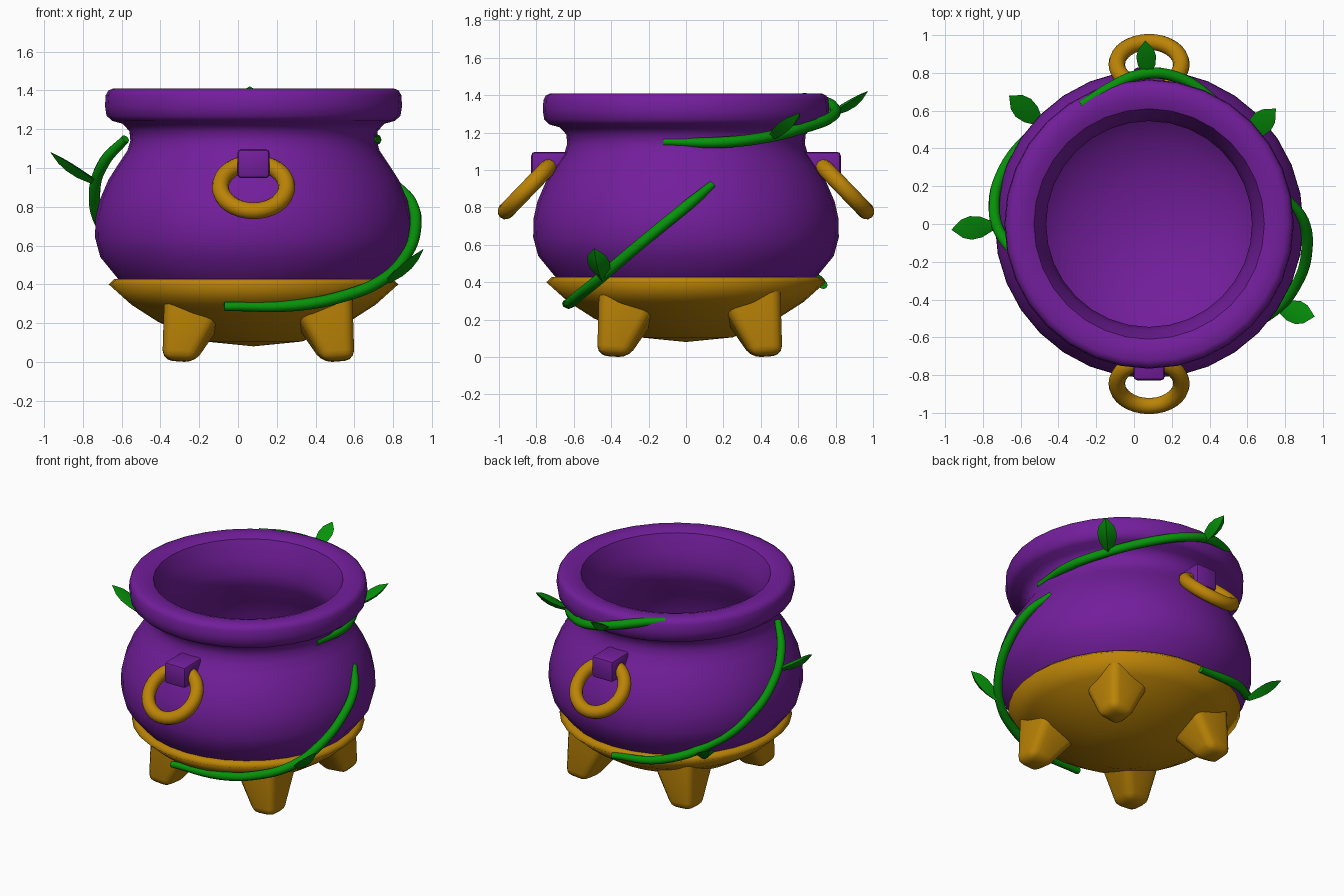
import bpy, bmesh, math
from mathutils import Vector, Matrix

if "Cube" in bpy.data.objects:
    bpy.data.objects.remove(bpy.data.objects["Cube"])

CX = 0.08  # the pot axis sits slightly right of centre


def material(name, rgb):
    m = bpy.data.materials.new(name)
    m.diffuse_color = (*rgb, 1)
    m.use_nodes = True
    m.node_tree.nodes["Principled BSDF"].inputs["Base Color"].default_value = m.diffuse_color
    return m


purple = material("purple", (0.170, 0.013, 0.33))
gold = material("gold", (0.50, 0.23, 0.002))
green = material("leaf_green", (0.002, 0.29, 0.003))


def finish(obj, mat, angle=40):
    obj.data.materials.clear()
    obj.data.materials.append(mat)
    bpy.ops.object.select_all(action='DESELECT')
    obj.select_set(True)
    bpy.context.view_layer.objects.active = obj
    bpy.ops.object.shade_smooth_by_angle(angle=math.radians(angle))
    return obj


def mesh_object(name, bm, mat, angle=40):
    bmesh.ops.recalc_face_normals(bm, faces=bm.faces)
    me = bpy.data.meshes.new(name)
    bm.to_mesh(me)
    bm.free()
    obj = bpy.data.objects.new(name, me)
    bpy.context.collection.objects.link(obj)
    return finish(obj, mat, angle)


def lathe(name, profile, mat, steps=32, angle=40):
    bm = bmesh.new()
    vs = [bm.verts.new((CX + r, 0, z)) for r, z in profile]
    es = [bm.edges.new(p) for p in zip(vs, vs[1:])]
    bmesh.ops.spin(bm, geom=vs + es, cent=(CX, 0, 0), axis=(0, 0, 1),
                   angle=2 * math.pi, steps=steps, use_merge=True)
    bmesh.ops.remove_doubles(bm, verts=bm.verts, dist=0.0005)
    return mesh_object(name, bm, mat, angle)


# Pot: outer wall, rolled rim and inner wall
lathe("pot_body", [
    (0, .13), (.25, .155), (.48, .25), (.60, .33), (.70, .43), (.79, .54),
    (.817, .64), (.815, .74), (.795, .83), (.748, .94), (.69, 1.03), (.65, 1.09),
    (.635, 1.14), (.64, 1.19), (.675, 1.228), (.73, 1.243), (.758, 1.27),
    (.766, 1.32), (.762, 1.375), (.75, 1.398), (.725, 1.41), (.66, 1.41), (.61, 1.392),
    (.565, 1.28), (.545, 1.17), (.56, 1.08), (.65, .94), (.715, .75),
    (.72, .62), (.69, .53), (.60, .39), (.45, .28), (.25, .205), (0, .175)], purple, angle=46)

# Gold bowl cupping the underside
lathe("gold_base", [(0, .08), (.25, .105), (.49, .205), (.63, .295),
                    (.747, .40), (.717, .428), (.66, .428)], gold, angle=120)

# Four tapered feet with rounded toes
for sx, xname in ((-1, "left"), (1, "right")):
    for sy, yname in ((-1, "front"), (1, "back")):
        bm = bmesh.new()
        low, top = [], []
        for a, b in ((0, 0), (1, 0), (1, 1), (0, 1)):
            lo, hi = (.33, .495), (.185, .485)
            low.append(bm.verts.new((.105 + sx * lo[a], .02 + sy * lo[b], -.01 + .012 * (a + b))))
            top.append(bm.verts.new((.105 + sx * hi[a], .02 + sy * hi[b], (.19, .27, .36)[a + b])))
        bm.faces.new(low)
        bm.faces.new(top)
        for i in range(4):
            j = (i + 1) % 4
            bm.faces.new((low[i], low[j], top[j], top[i]))
        rounded = [e for e in bm.edges if not (e.verts[0] in top and e.verts[1] in top)]
        bmesh.ops.bevel(bm, geom=rounded, offset=.05, segments=3, profile=.5, affect='EDGES')
        drop = min(v.co.z for v in bm.verts)
        for v in bm.verts:  # stand exactly on the ground
            if v.co.z < .15:
                v.co.z -= drop
        mesh_object(f"{yname}_{xname}_foot", bm, gold, 60)

# Handle lugs and hanging rings, front and back
for s, name in ((-1, "front"), (1, "back")):
    bm = bmesh.new()
    bmesh.ops.create_cube(bm, size=1, matrix=Matrix.Translation((CX, s * .741, 1.022))
                          @ Matrix.Diagonal((.165, .173, .15, 1)))
    bmesh.ops.bevel(bm, geom=bm.edges[:], offset=.02, segments=2, profile=.5, affect='EDGES')
    for v in bm.verts:  # slope the hidden end so it follows the pot wall
        if abs(v.co.y) < .7:
            v.co.y -= s * (.06 if v.co.z > 1.02 else 0)
    mesh_object(name + "_lug", bm, purple)
    bpy.ops.mesh.primitive_torus_add(
        location=(CX, s * .845, .902), rotation=(-s * math.radians(46), 0, 0),
        major_radius=.171, minor_radius=.044, major_segments=32, minor_segments=12)
    ring = bpy.context.object
    ring.name = name + "_ring"
    finish(ring, gold, 60)


def vine(name, pts, radius=.03):
    cu = bpy.data.curves.new(name, 'CURVE')
    cu.dimensions = '3D'
    cu.bevel_depth = radius
    cu.bevel_resolution = 2
    cu.resolution_u = 6
    cu.use_fill_caps = True
    sp = cu.splines.new('BEZIER')
    sp.bezier_points.add(len(pts) - 1)
    for i, (bp, p) in enumerate(zip(sp.bezier_points, pts)):
        bp.co = p
        bp.handle_left_type = bp.handle_right_type = 'AUTO'
        bp.radius = .75 if i in (0, len(pts) - 1) else 1
    obj = bpy.data.objects.new(name, cu)
    bpy.context.collection.objects.link(obj)
    bpy.ops.object.select_all(action='DESELECT')
    obj.select_set(True)
    bpy.context.view_layer.objects.active = obj
    bpy.ops.object.convert(target='MESH')
    finish(bpy.context.object, green, 50)


def leaf(name, base, tip, width=.125):
    # Pointed, slightly thick leaf with a raised midrib
    base, tip = Vector(base), Vector(tip)
    d = tip - base
    side = Vector((0, 0, 1)).cross(d).normalized()
    up = d.normalized().cross(side)
    bm = bmesh.new()
    rings = []
    for t, w, h in ((0, .35, .02), (.3, .88, .03), (.55, 1, .03), (.76, .78, .022), (1, .03, .002)):
        c, hw = base + d * t - up * .006 * math.sin(math.pi * t), side * width * w / 2
        rings.append([bm.verts.new(p) for p in
                      (c - hw + up * .01 * w, c + up * h * .6, c + hw + up * .01 * w, c - up * h)])
    bm.faces.new(rings[0])
    bm.faces.new(rings[-1])
    for r, q in zip(rings, rings[1:]):
        for i in range(4):
            j = (i + 1) % 4
            bm.faces.new((r[i], r[j], q[j], q[i]))
    mesh_object(name, bm, green, 30)


# Three climbing vines
vine("right_vine", [(-.07, -.64, .285), (.30, -.615, .292), (.53, -.565, .335), (.74, -.46, .42),
                    (.86, -.32, .54), (.915, -.14, .69), (.895, .02, .82), (.81, .14, .92)])
vine("left_vine", [(.06, .735, .385), (-.28, .68, .425), (-.54, .475, .53), (-.69, .29, .68),
                   (-.74, .08, .87), (-.69, -.08, 1.03), (-.58, -.20, 1.15)])
vine("rim_vine", [(.69, -.12, 1.15), (.705, .2, 1.148), (.61, .43, 1.175), (.41, .66, 1.235),
                  (.22, .78, 1.285), (.03, .79, 1.335), (-.14, .715, 1.372), (-.28, .63, 1.39)])

# Leaves
leaf("right_vine_leaf", (.77, -.445, .42), (.955, -.49, .58))
leaf("left_vine_low_leaf", (-.50, .54, .46), (-.66, .68, .59))
leaf("left_vine_high_leaf", (-.745, -.01, .935), (-.965, -.03, 1.08))
leaf("rim_vine_back_leaf", (.07, .79, 1.31), (.06, .97, 1.42), .105)
leaf("rim_vine_right_leaf", (.60, .46, 1.18), (.75, .61, 1.305))
